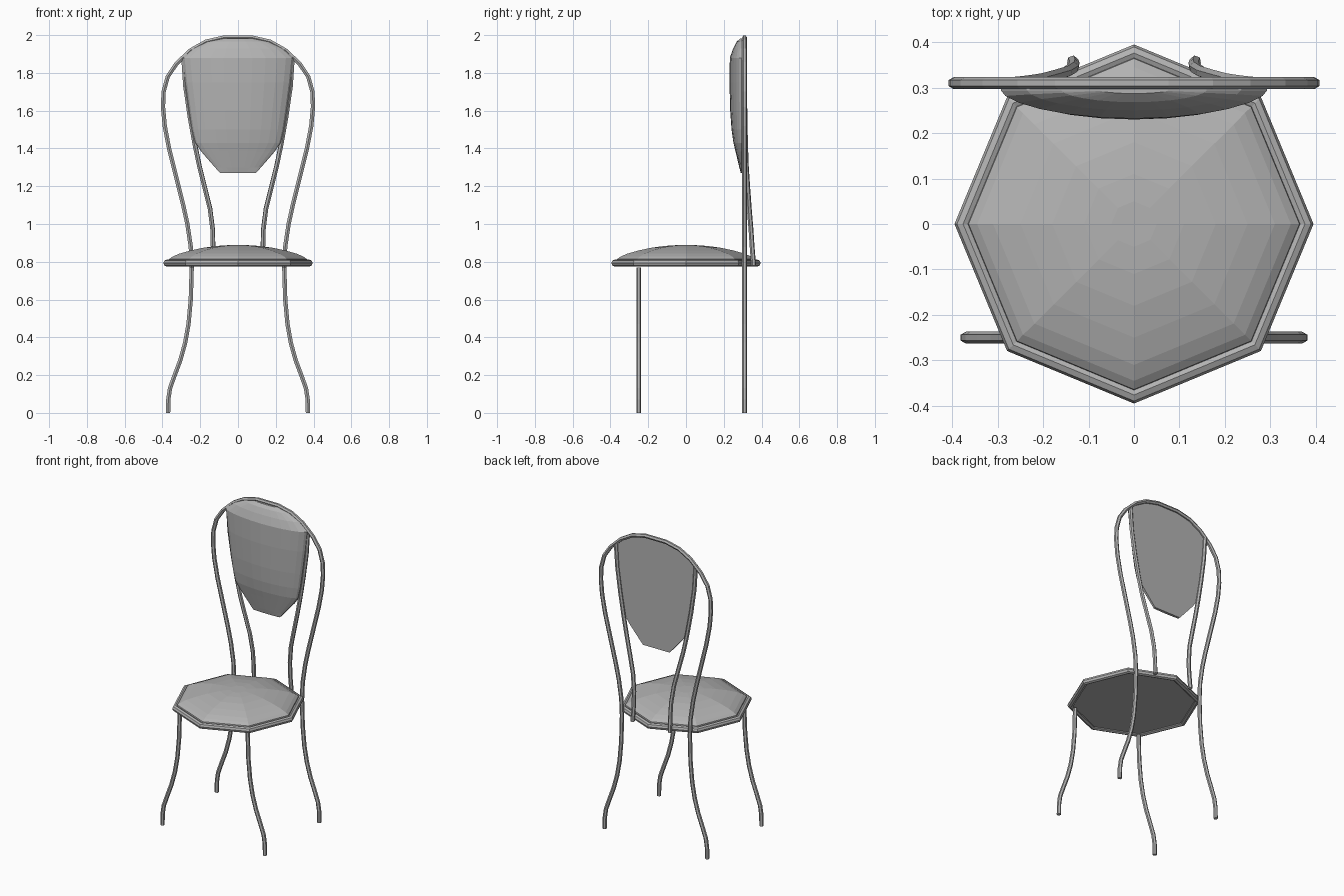
import bpy, bmesh
from math import cos, sin, tau

cube = bpy.data.objects.get("Cube")
if cube:
    bpy.data.objects.remove(cube)

grey = bpy.data.materials.new("plain grey")
grey.use_nodes = True
COLOR = (0.45, 0.45, 0.45, 1)
grey.diffuse_color = COLOR
grey.node_tree.nodes["Principled BSDF"].inputs["Base Color"].default_value = COLOR


def add_object(name, data):
    data.materials.append(grey)
    obj = bpy.data.objects.new(name, data)
    bpy.context.collection.objects.link(obj)
    return obj


def mesh_from_rings(name, rings, wrap=False, caps=True):
    """Skin a list of closed rings of points."""
    bm = bmesh.new()
    loops = [[bm.verts.new(p) for p in ring] for ring in rings]
    pairs = list(zip(loops, loops[1:]))
    if wrap:
        pairs.append((loops[-1], loops[0]))
    for a, b in pairs:
        n = len(a)
        for i in range(n):
            j = (i + 1) % n
            bm.faces.new((a[i], a[j], b[j], b[i]))
    if caps and not wrap:
        bm.faces.new(loops[0])
        bm.faces.new(loops[-1])
    bmesh.ops.recalc_face_normals(bm, faces=bm.faces)
    me = bpy.data.meshes.new(name)
    bm.to_mesh(me)
    bm.free()
    return add_object(name, me)


def octagon(r, z):
    return [(r * cos(tau * i / 8), r * sin(tau * i / 8), z) for i in range(8)]


def tube(name, points, radius=0.013):
    cu = bpy.data.curves.new(name, "CURVE")
    cu.dimensions = "3D"
    cu.bevel_depth = radius
    cu.bevel_resolution = 1
    cu.use_fill_caps = True
    sp = cu.splines.new("POLY")
    sp.points.add(len(points) - 1)
    for p, co in zip(sp.points, points):
        p.co = (*co, 1)
    sp.use_smooth = False
    return add_object(name, cu)


# Seat: octagonal padded dome inside a rolled rim
DOME = [(0.37, 0.785), (0.364, 0.815), (0.345, 0.828), (0.31, 0.843), (0.25, 0.86),
        (0.18, 0.875), (0.11, 0.884), (0.05, 0.888)]
mesh_from_rings("seat_cushion", [octagon(r, z) for r, z in DOME])
mesh_from_rings("seat_rim", [octagon(0.376 + 0.019 * cos(tau * k / 8), 0.793 + 0.019 * sin(tau * k / 8))
                             for k in range(8)], wrap=True)

# Leg curve shared by the front legs and the back frame (x, z)
LEG = [(0.37, 0), (0.369, 0.07), (0.36, 0.13), (0.335, 0.2), (0.305, 0.28), (0.28, 0.37),
       (0.262, 0.47), (0.25, 0.6), (0.245, 0.77)]
for side, s in (("left", 1), ("right", -1)):
    tube("front_leg_" + side, [(s * x, -0.25, z) for x, z in LEG])

# Back frame: one bent tube from foot to foot over the top
HOOP = [(0.25, 0.88), (0.268, 1.0), (0.29, 1.1), (0.315, 1.2), (0.365, 1.4), (0.388, 1.52),
        (0.397, 1.62), (0.394, 1.7), (0.372, 1.78), (0.325, 1.85), (0.25, 1.92),
        (0.17, 1.965), (0.075, 1.987)]
half = [(x, 0.31, z) for x, z in LEG + HOOP]
tube("back_frame", half + [(-x, y, z) for x, y, z in reversed(half)])

# Inner back supports, sweeping behind the seat (x, y, z)
SUPPORT = [(0.135, 0.358, 0.78), (0.132, 0.35, 0.88), (0.134, 0.344, 0.97), (0.148, 0.335, 1.08),
           (0.175, 0.327, 1.19), (0.205, 0.319, 1.31), (0.23, 0.315, 1.43), (0.255, 0.312, 1.57),
           (0.278, 0.31, 1.73), (0.288, 0.31, 1.88)]
for side, s in (("left", 1), ("right", -1)):
    tube("back_support_" + side, [(s * x, y, z) for x, y, z in SUPPORT])

# Backrest pad: flat behind, domed in front; rows of height, half width, front y
ROWS = [(1.27, 0.095, 0.29), (1.3, 0.122, 0.282), (1.385, 0.196, 0.262), (1.43, 0.226, 0.251),
        (1.5, 0.243, 0.241), (1.6, 0.258, 0.234), (1.75, 0.279, 0.23), (1.88, 0.293, 0.232),
        (1.93, 0.235, 0.25), (1.965, 0.16, 0.268), (1.982, 0.075, 0.287)]
BACK, EDGE, STEPS = 0.308, 0.294, 12


def pad_row(z, w, front):
    ring = [(-w, BACK, z)]
    for i in range(STEPS + 1):
        t = -cos(tau / 2 * i / STEPS)
        ring.append((w * t, EDGE - (EDGE - front) * (1 - t * t) ** 0.6, z))
    return ring + [(w, BACK, z)]


mesh_from_rings("backrest_pad", [pad_row(*row) for row in ROWS])
